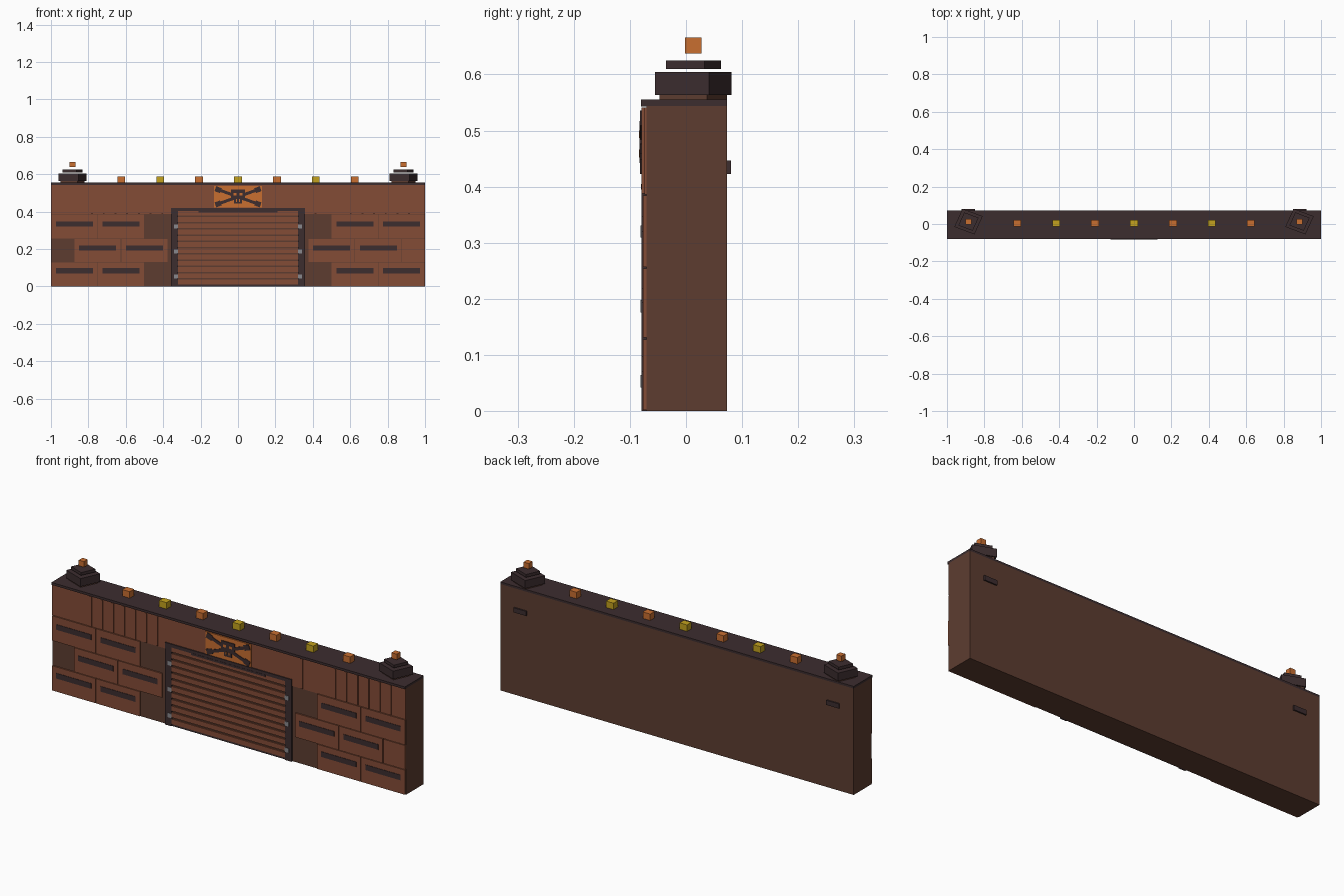
import bpy, math

cube = bpy.data.objects.get("Cube")
if cube:
    bpy.data.objects.remove(cube, do_unlink=True)


def material(name, r, g, b):
    m = bpy.data.materials.new(name)
    m.use_nodes = True
    m.diffuse_color = (r, g, b, 1)
    bsdf = next(n for n in m.node_tree.nodes if n.type == 'BSDF_PRINCIPLED')
    bsdf.inputs["Base Color"].default_value = (r, g, b, 1)
    return m


BRICK = material("rust_brick", 0.23, 0.072, 0.037)
BODY = material("dark_brown", 0.11, 0.046, 0.03)
DARK = material("charcoal", 0.045, 0.026, 0.028)
ORANGE = material("orange", 0.58, 0.156, 0.03)
YELLOW = material("yellow", 0.55, 0.36, 0.013)
GREY = material("bolt_grey", 0.25, 0.25, 0.27)


def box(name, mat, x, y, z, tilt=0):
    """Box from (min, max) ranges, optionally tilted in the front plane."""
    spans = (x, y, z)
    bpy.ops.mesh.primitive_cube_add(size=1, location=[(a + b) / 2 for a, b in spans])
    ob = bpy.context.object
    ob.name = name
    ob.scale = [b - a for a, b in spans]
    ob.rotation_euler.y = tilt
    ob.data.materials.append(mat)
    return ob


def drum(name, mat, x, width, depth, z):
    """Octagonal prism with flats facing the axes."""
    bpy.ops.mesh.primitive_cylinder_add(vertices=8, radius=0.5 / math.cos(math.pi / 8), depth=1,
                                        location=(x, TOWER_Y, (z[0] + z[1]) / 2))
    ob = bpy.context.object
    ob.name = name
    # turn the mesh so the flats are square to the axes before scaling
    for v in ob.data.vertices:
        a = math.atan2(v.co.y, v.co.x)
        steps = round((a - math.pi / 8) / (math.pi / 4))
        a = steps * math.pi / 4 + math.pi / 8
        r = v.co.xy.length
        v.co.x, v.co.y = r * math.cos(a), r * math.sin(a)
    ob.scale = (width, depth, z[1] - z[0])
    ob.data.materials.append(mat)
    return ob


TOWER_Y = 0.013
FACE = -0.07     # front plane of the wall core
PLATE = (-0.077, FACE)

# wall core and top cap
box("wall_core", BODY, (-1, 1), (FACE, 0.073), (0, 0.544))
box("wall_cap", DARK, (-1, 1), (-0.08, 0.073), (0.543, 0.555))

# upper band with slim ribs near both ends
box("upper_band", BRICK, (-1, 1), (-0.074, FACE), (0.386, 0.541))
for i in range(7):
    for start in (-0.785, 0.41 if i == 0 else 0.535):
        x = start + i * 0.0625
        box("band_rib", BRICK, (x, x + 0.01), (-0.079, -0.073), (0.388, 0.541))

# staggered brick plates with dark slots; some are missing
ROWS = ((0.002, 0.128, 0.0835), (0.131, 0.254, 0.206), (0.257, 0.384, 0.333))
for row, (low, high, mid) in enumerate(ROWS):
    inner = 0.375 if row == 1 else 0.5
    for side in (-1, 1):
        for k in range(2):
            a = side * (inner + k * 0.25)
            b = a + side * 0.25
            left, right = min(a, b), max(a, b)
            box("brick", BRICK, (left + 0.001, right - 0.002), PLATE, (low, high))
            c = (left + right) / 2
            box("brick_slot", DARK, (c - 0.099, c + 0.099), (-0.079, -0.076),
                (mid - 0.0135, mid + 0.0135))
box("end_brick", BRICK, (0.876, 0.999), PLATE, (0.131, 0.254))

# gate frame, slats and bolts
for side in (-1, 1):
    inner, outer = side * 0.322, side * 0.358
    box("gate_post", DARK, (min(inner, outer), max(inner, outer)), (-0.079, FACE), (0, 0.42))
    for z in (0.053, 0.187, 0.32):
        c = side * 0.332
        box("post_bolt", GREY, (c - 0.011, c + 0.011), (-0.081, -0.078), (z - 0.011, z + 0.011))
box("gate_lintel", DARK, (-0.358, 0.358), (-0.079, FACE), (0.403, 0.42))
box("lintel_trim", DARK, (-0.21, 0.21), (-0.08, FACE), (0.395, 0.405))
box("gate_sill", DARK, (-0.322, 0.322), (-0.074, FACE), (0, 0.009))
pitch = 0.0335
for i in range(12):
    z = 0.01 + i * pitch
    box("gate_slat", BRICK, (-0.322, 0.322), (-0.076, FACE), (z, min(z + pitch - 0.008, 0.402)))

# emblem plate with crossed bones and a blocky skull
EZ = 0.479
box("emblem_plate", ORANGE, (-0.129, 0.129), (-0.079, FACE), (0.422, 0.537))
tilt = math.atan2(0.036, 0.1)
for side in (-1, 1):
    box("bone", DARK, (-0.115, 0.115), (-0.082, -0.078), (EZ - 0.008, EZ + 0.008), side * tilt)
    for end in (-1, 1):
        x, z = end * 0.106, EZ - side * end * 0.038
        box("bone_end", DARK, (x - 0.016, x + 0.016), (-0.082, -0.078),
            (z - 0.014, z + 0.014), side * tilt)
box("skull", DARK, (-0.037, 0.037), (-0.083, -0.078), (0.476, 0.517))
box("skull_jaw", DARK, (-0.022, 0.022), (-0.083, -0.078), (0.442, 0.478))
for side in (-1, 1):
    c = side * 0.017
    box("skull_eye", ORANGE, (c - 0.008, c + 0.008), (-0.084, -0.082), (0.487, 0.5))
    c = side * 0.008
    box("skull_tooth_gap", ORANGE, (c - 0.003, c + 0.003), (-0.084, -0.082), (0.452, 0.466))

# lights along the cap
for i in range(7):
    x = (i - 3) * 0.208
    box("cap_light", YELLOW if i % 2 else ORANGE, (x - 0.021, x + 0.021),
        (-0.014, 0.022), (0.555, 0.588))

# corner turrets with beacon lights and rear vents
for side in (-1, 1):
    x = side * 0.885
    drum("turret_column", BODY, x, 0.13, 0.12, (0.5, 0.564))
    drum("turret_ring", DARK, x, 0.152, 0.137, (0.563, 0.604))
    drum("turret_top", DARK, x, 0.108, 0.098, (0.61, 0.625))
    box("turret_beacon", ORANGE, (x - 0.015, x + 0.015), (-0.002, 0.028), (0.637, 0.666))
    box("rear_vent", DARK, (x - 0.036, x + 0.036), (0.072, 0.08), (0.423, 0.447))
